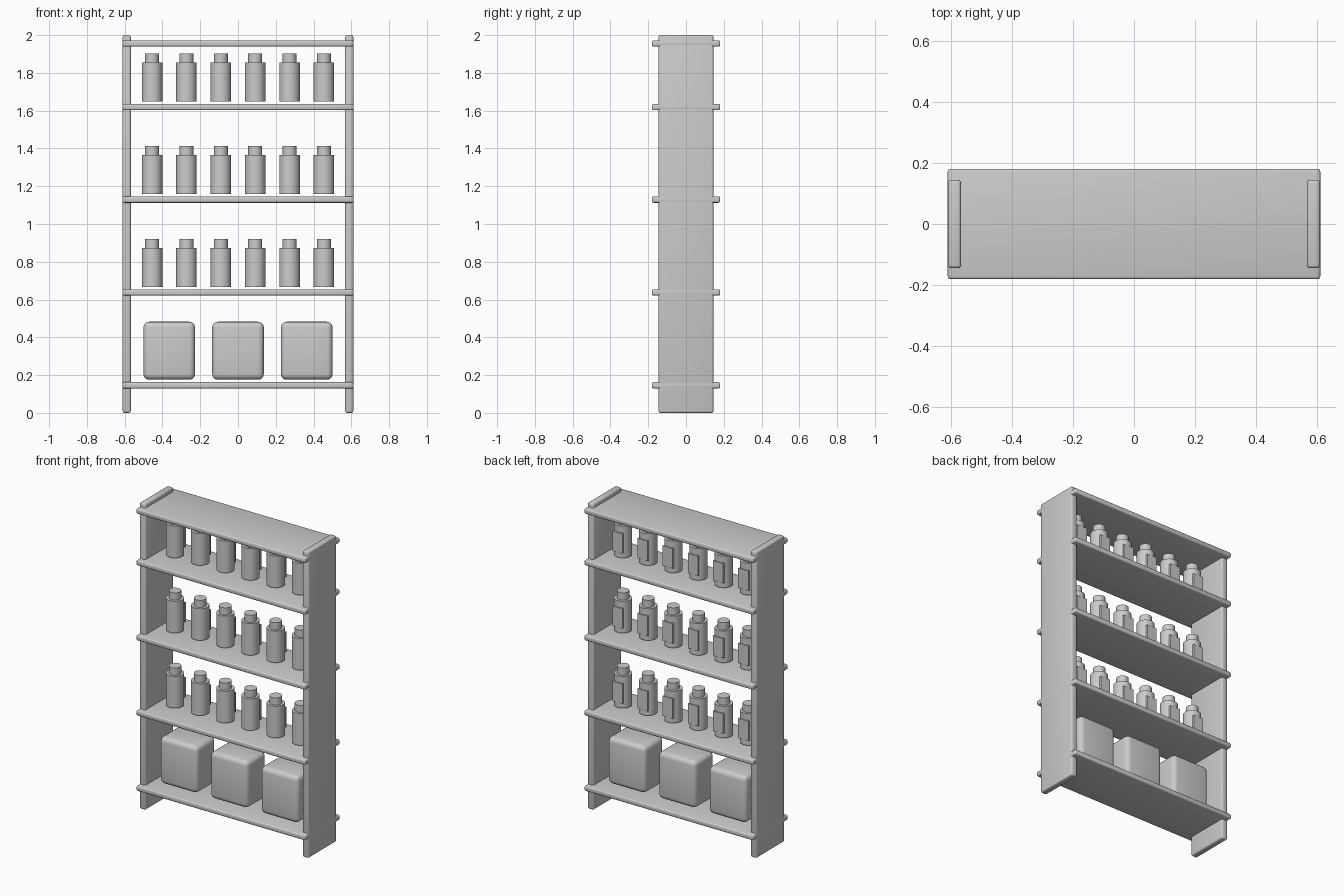
import bpy
import math

if "Cube" in bpy.data.objects:
    bpy.data.objects.remove(bpy.data.objects["Cube"])

grey = bpy.data.materials.new("plain_grey")
grey.use_nodes = True
grey.diffuse_color = (0.6, 0.6, 0.6, 1)
grey.node_tree.nodes["Principled BSDF"].inputs["Base Color"].default_value = (0.6, 0.6, 0.6, 1)


def finish(name, bevel, segments):
    ob = bpy.context.object
    ob.name = name
    ob.data.materials.append(grey)
    if bevel:
        mod = ob.modifiers.new("Bevel", "BEVEL")
        mod.width = bevel
        mod.segments = segments
        mod.limit_method = "ANGLE"
        bpy.ops.object.modifier_apply(modifier=mod.name)
    bpy.ops.object.shade_smooth_by_angle(angle=math.radians(40))
    return ob


def box(name, center, size, bevel=0, segments=3):
    bpy.ops.mesh.primitive_cube_add(size=1, location=center)
    bpy.context.object.scale = size
    bpy.ops.object.transform_apply(location=False, rotation=False, scale=True)
    return finish(name, bevel, segments)


def cylinder(name, x, z0, z1, radius):
    bpy.ops.mesh.primitive_cylinder_add(vertices=32, radius=radius, depth=z1 - z0,
                                        location=(x, 0, (z0 + z1) / 2))
    return finish(name, 0, 0)


# Upright side panels
for side, label in ((1, "left"), (-1, "right")):
    box(label + "_side_panel", (side * 0.589, 0, 1), (0.043, 0.29, 2), 0.01)

# Shelf boards, reaching past the panels at front and back
shelf_heights = (0.146, 0.638, 1.129, 1.619, 1.956)
for i, z in enumerate(shelf_heights):
    box(f"shelf_{i + 1}", (0, 0, z), (1.222, 0.362, 0.033), 0.009)

# Rows of bottles with caps and rear label plates
for row, shelf_z in enumerate(shelf_heights[1:4]):
    base = shelf_z + 0.029
    for col in range(6):
        x = (col - 2.5) * 0.182
        tag = f"{row + 1}_{col + 1}"
        cylinder("bottle_" + tag, x, base, base + 0.207, 0.054)
        cylinder("bottle_cap_" + tag, x, base + 0.207, base + 0.254, 0.037)
        box("bottle_label_" + tag, (x, 0.053, base + 0.1), (0.073, 0.012, 0.13))

# Rounded storage boxes on the lowest shelf
for i in range(3):
    box(f"storage_box_{i + 1}", ((i - 1) * 0.364, 0, 0.329), (0.273, 0.2, 0.307), 0.03, 4)
